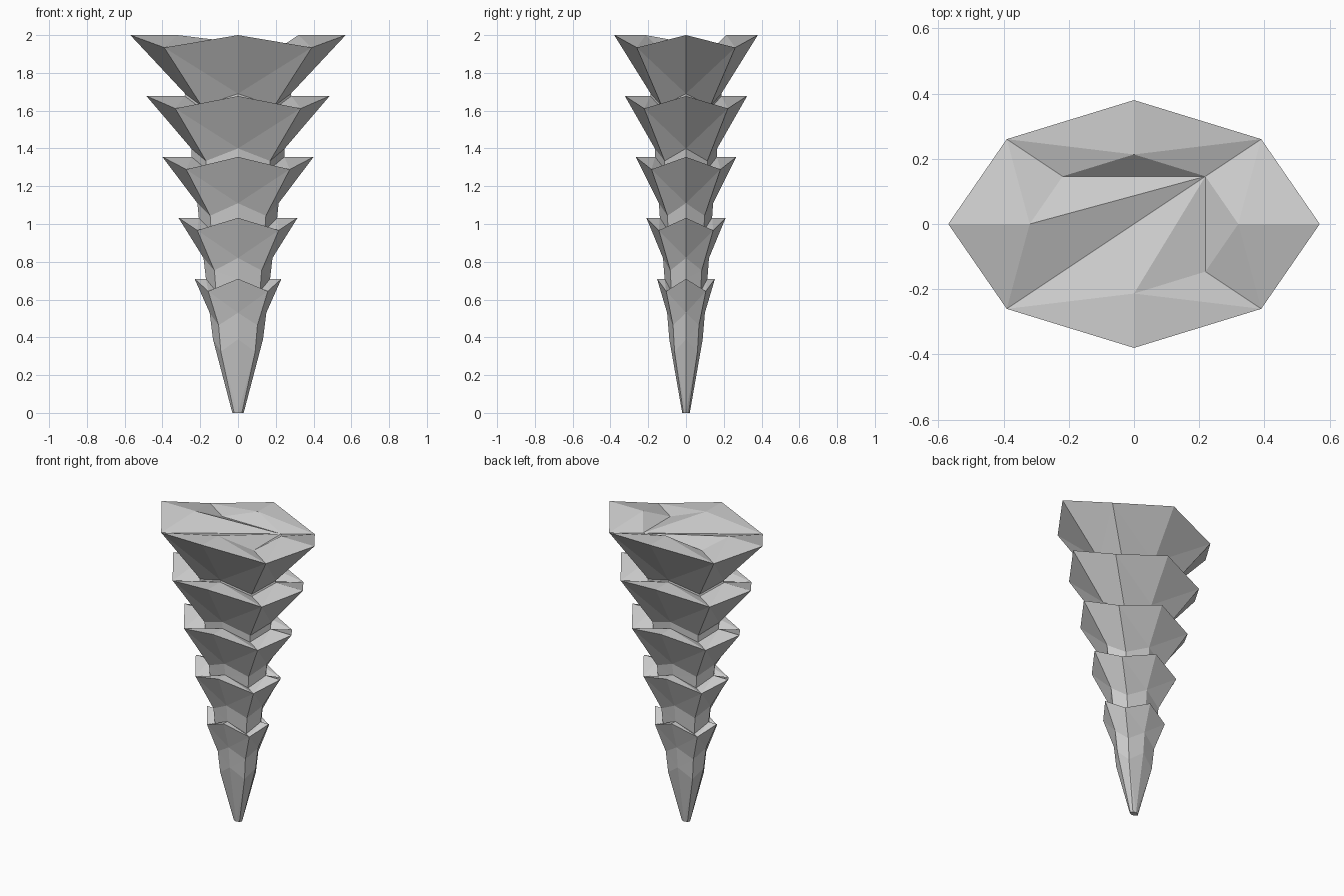
import bpy, bmesh, math

if "Cube" in bpy.data.objects:
    bpy.data.objects.remove(bpy.data.objects["Cube"])

DEPTH = 0.667      # y size relative to x size
DIAG = 0.685       # corner reach relative to the axis points
DROP = 0.066       # corners hang lower than the axis points

bm = bmesh.new()


def ring(r, z, drop=DROP):
    """Eight points: axis points at z, corner points drooping below."""
    pts = [(1, 0), (1, 1), (0, 1), (-1, 1), (-1, 0), (-1, -1), (0, -1), (1, -1)]
    out = []
    for i, (x, y) in enumerate(pts):
        k = DIAG if i % 2 else 1.0
        out.append(bm.verts.new((r * k * x, r * k * y * DEPTH, z - (drop if i % 2 else 0))))
    return out


def bridge(a, b, grow):
    """Triangulated band; creases run from the smaller ring's axis points to the larger ring's corners."""
    for i in range(8):
        j = (i + 1) % 8
        axis_first = i % 2 == 0
        if axis_first == grow:      # crease a[i] - b[j]
            bm.faces.new((a[i], a[j], b[j]))
            bm.faces.new((a[i], b[j], b[i]))
        else:                       # crease a[j] - b[i]
            bm.faces.new((a[i], a[j], b[i]))
            bm.faces.new((a[j], b[j], b[i]))


# pointed foot
tip = ring(0.03, 0.0, 0.0)
bm.faces.new(tip[::-1])
prev = ring(0.1325, 0.39)
bridge(tip, prev, True)

# five flared tiers: waist, flared rim, flat ledge back in
for t in range(5):
    waist = ring(0.15 + 0.0325 * t, 0.53 + 0.29 * t)
    z = 0.71 + 0.3225 * t
    rim = ring(0.23 + 0.085 * t, z)
    inner = ring(0.17 + 0.0375 * t, z)
    bridge(prev, waist, True)
    bridge(waist, rim, True)
    bridge(rim, inner, False)
    prev = inner

# faceted top cap, fanned from one corner
for k in range(2, 8):
    bm.faces.new((prev[1], prev[k], prev[(k + 1) % 8]))

bmesh.ops.recalc_face_normals(bm, faces=bm.faces)
me = bpy.data.meshes.new("tiered_spike")
bm.to_mesh(me)
bm.free()
ob = bpy.data.objects.new("tiered_spike", me)
bpy.context.collection.objects.link(ob)
